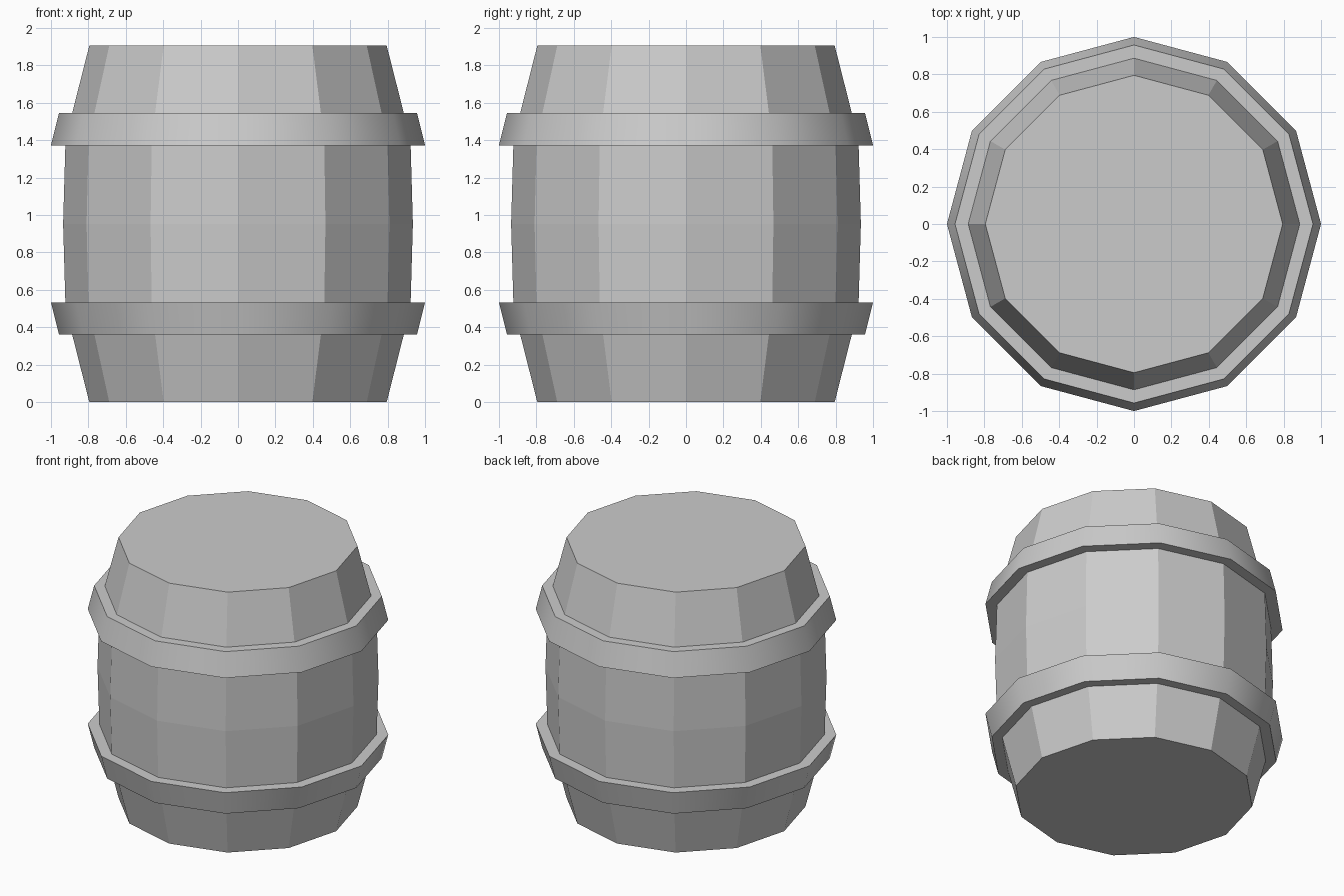
import bpy, bmesh, math

if "Cube" in bpy.data.objects:
    bpy.data.objects.remove(bpy.data.objects["Cube"])

SIDES = 12
HEIGHT = 1.905


def lathe(name, profile, closed=False):
    """Revolve (radius, z) points around z; cap the ends or close the loop."""
    bm = bmesh.new()
    rings = []
    for r, z in profile:
        rings.append([bm.verts.new((r * math.cos(2 * math.pi * i / SIDES),
                                    r * math.sin(2 * math.pi * i / SIDES), z))
                      for i in range(SIDES)])
    pairs = list(zip(rings, rings[1:]))
    if closed:
        pairs.append((rings[-1], rings[0]))
    else:
        bm.faces.new(rings[0])
        bm.faces.new(rings[-1])
    for a, b in pairs:
        for i in range(SIDES):
            j = (i + 1) % SIDES
            bm.faces.new((a[i], a[j], b[j], b[i]))
    bmesh.ops.recalc_face_normals(bm, faces=bm.faces)
    mesh = bpy.data.meshes.new(name)
    bm.to_mesh(mesh)
    bm.free()
    obj = bpy.data.objects.new(name, mesh)
    bpy.context.collection.objects.link(obj)
    return obj


# Bulging flat-faced barrel body, mirrored about mid height
lower = [(0.795, 0), (0.922, 0.50)]
upper = [(r, HEIGHT - z) for r, z in reversed(lower)]
lathe("barrel_body", lower + [(0.935, HEIGHT / 2)] + upper)

# Two tapered hoops with smooth outer bands
hoop = [(0.86, 0.36), (0.957, 0.36), (1.0, 0.533), (0.90, 0.533)]
hoops = [lathe("lower_hoop", hoop, True),
         lathe("upper_hoop", [(r, HEIGHT - z) for r, z in hoop], True)]
for obj in hoops:
    bpy.ops.object.select_all(action='DESELECT')
    obj.select_set(True)
    bpy.context.view_layer.objects.active = obj
    bpy.ops.object.shade_smooth_by_angle(angle=math.radians(40))
